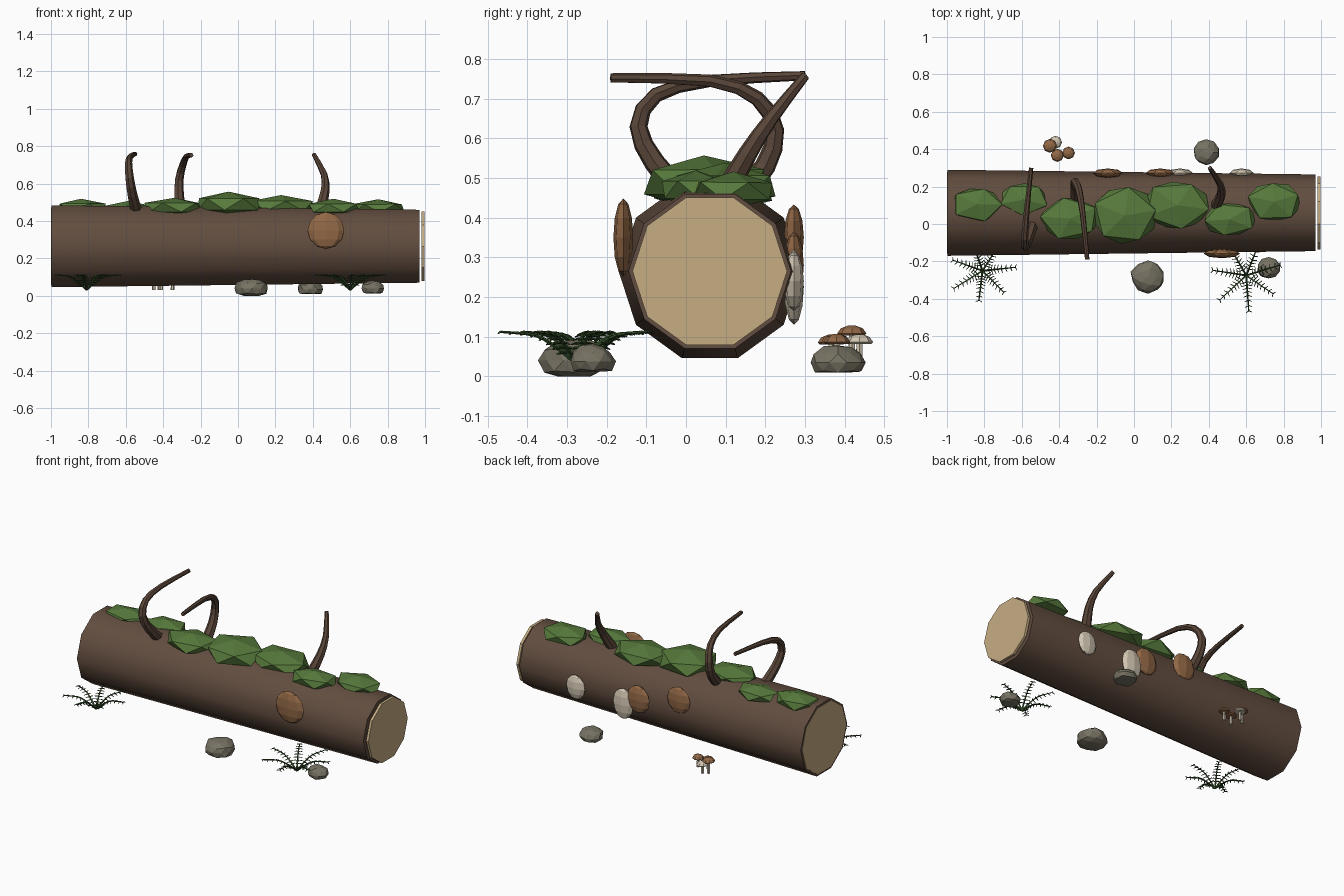
import bpy, bmesh, math, random
from mathutils import Vector, Matrix

if "Cube" in bpy.data.objects:
    bpy.data.objects.remove(bpy.data.objects["Cube"])

random.seed(4)


def mat(name, rgb):
    m = bpy.data.materials.new(name)
    m.diffuse_color = (*rgb, 1)
    m.use_nodes = True
    m.node_tree.nodes["Principled BSDF"].inputs["Base Color"].default_value = m.diffuse_color
    return m


BARK = mat("bark_brown", (0.122, 0.074, 0.050))
BRANCH = mat("branch_brown", (0.100, 0.060, 0.040))
WOOD = mat("cut_wood_tan", (0.57, 0.42, 0.23))
MOSS = mat("moss_green", (0.095, 0.195, 0.045))
FERN = mat("fern_green", (0.035, 0.080, 0.022))
STONE = mat("stone_grey", (0.185, 0.170, 0.125))
FUNGUS = mat("fungus_brown", (0.29, 0.14, 0.062))
CREAM = mat("cream", (0.64, 0.56, 0.44))


def finish(bm, name, material, smooth=None):
    bmesh.ops.recalc_face_normals(bm, faces=bm.faces)
    me = bpy.data.meshes.new(name)
    bm.to_mesh(me)
    bm.free()
    ob = bpy.data.objects.new(name, me)
    bpy.context.collection.objects.link(ob)
    me.materials.append(material)
    if smooth:
        bpy.ops.object.select_all(action='DESELECT')
        ob.select_set(True)
        bpy.context.view_layer.objects.active = ob
        bpy.ops.object.shade_smooth_by_angle(angle=math.radians(smooth))
    return ob


def skin(bm, rings):
    """Join rings of points into a capped tube."""
    rows = [[bm.verts.new(p) for p in r] for r in rings]
    n = len(rows[0])
    for a, b in zip(rows, rows[1:]):
        for i in range(n):
            bm.faces.new((a[i], a[(i + 1) % n], b[(i + 1) % n], b[i]))
    bm.faces.new(rows[0])
    bm.faces.new(rows[-1])


def log_ring(x, r):
    return [(x, 0.06 + r * math.cos(k * math.pi / 5), 0.265 + r * math.sin(k * math.pi / 5))
            for k in range(10)]


def tube(bm, pts, r0, r1, sides):
    pts = [Vector(p) for p in pts]
    n = len(pts)
    up = Vector((1, 0.05, 0.02))
    rings = []
    for i, p in enumerate(pts):
        t = (pts[min(i + 1, n - 1)] - pts[max(i - 1, 0)]).normalized()
        u = (up - t * up.dot(t)).normalized()
        v = t.cross(u)
        up = u
        r = r0 + (r1 - r0) * i / (n - 1)
        rings.append([p + r * (u * math.cos(a) + v * math.sin(a))
                      for a in (2 * math.pi * k / sides for k in range(sides))])
    skin(bm, rings)


def curve_points(ctrl, steps):
    """Smooth path through the control points."""
    c = [Vector(p) for p in ctrl]
    c = [2 * c[0] - c[1]] + c + [2 * c[-1] - c[-2]]
    out = []
    for i in range(1, len(c) - 2):
        a, b, d, e = c[i - 1:i + 3]
        for s in range(steps):
            t = s / steps
            out.append(0.5 * (2 * b + (d - a) * t + (2 * a - 5 * b + 4 * d - e) * t * t
                              + (3 * b - a - 3 * d + e) * t ** 3))
    return out + [c[-2]]


def blob(name, loc, size, material, detail, jitter, floor=None, spin=0.0):
    bm = bmesh.new()
    bmesh.ops.create_icosphere(bm, subdivisions=detail, radius=1)
    bmesh.ops.rotate(bm, verts=bm.verts, matrix=Matrix.Rotation(spin, 3, 'Z'))
    for v in bm.verts:
        v.co *= 1 + random.uniform(-jitter, jitter)
        v.co = Vector(loc) + Vector([a * b for a, b in zip(v.co, size)])
        if floor is not None:
            v.co.z = max(v.co.z, floor)
    return finish(bm, name, material)


# Log, slightly tapered, with a cut wood disc on each end
bm = bmesh.new()
skin(bm, [log_ring(-0.998, 0.23), log_ring(0.97, 0.205)])
finish(bm, "log", BARK, 40)
for name, x0, x1, r in (("cut_end_left", -1.0, -0.99, 0.217), ("cut_end_right", 0.982, 0.998, 0.195)):
    bm = bmesh.new()
    skin(bm, [log_ring(x0, r), log_ring(x1, r)])
    finish(bm, name, WOOD)

# Moss patches: x, y, half x, half y, top
patches = [(-0.84, 0.105, 0.15, 0.10, 0.52), (-0.59, 0.13, 0.145, 0.095, 0.505),
           (-0.34, 0.03, 0.175, 0.125, 0.525), (-0.05, 0.045, 0.19, 0.17, 0.56),
           (0.23, 0.10, 0.195, 0.145, 0.54), (0.51, 0.025, 0.155, 0.10, 0.52),
           (0.75, 0.12, 0.155, 0.115, 0.515)]
for i, (x, y, hx, hy, top) in enumerate(patches):
    h = (top - 0.42) / 2
    blob(f"moss_{i + 1}", (x, y, top - h), (hx, hy, h), MOSS, 1, 0.05, spin=i * 0.9)

# Bent branches
branches = [
    [(-0.545, -0.01, 0.46), (-0.565, -0.08, 0.54), (-0.58, -0.12, 0.63), (-0.585, -0.075, 0.71),
     (-0.575, 0.06, 0.745), (-0.55, 0.30, 0.758)],
    [(-0.31, 0.14, 0.46), (-0.315, 0.20, 0.53), (-0.315, 0.225, 0.62), (-0.295, 0.18, 0.70),
     (-0.275, 0.06, 0.745), (-0.25, -0.19, 0.752)],
    [(0.44, 0.10, 0.46), (0.465, 0.155, 0.56), (0.46, 0.215, 0.65), (0.405, 0.30, 0.757)]]
for i, ctrl in enumerate(branches):
    bm = bmesh.new()
    tube(bm, curve_points(ctrl, 2), 0.031, 0.012, 7)
    finish(bm, f"branch_{i + 1}", BRANCH)

# Bracket fungi on both sides of the log: x, y, z, half width, half height, colour
brackets = [(0.47, -0.158, 0.35, 0.098, 0.098, FUNGUS), (-0.14, 0.272, 0.35, 0.08, 0.083, FUNGUS),
            (0.14, 0.272, 0.28, 0.078, 0.085, FUNGUS), (0.245, 0.272, 0.225, 0.07, 0.095, CREAM),
            (0.575, 0.272, 0.24, 0.065, 0.075, CREAM)]
for i, (x, y, z, w, h, m) in enumerate(brackets):
    bm = bmesh.new()
    bmesh.ops.create_uvsphere(bm, u_segments=8, v_segments=6, radius=1)
    bmesh.ops.scale(bm, verts=bm.verts, vec=(w, 0.025, h))
    bmesh.ops.translate(bm, verts=bm.verts, vec=(x, y, z))
    finish(bm, f"bracket_fungus_{i + 1}", m)

# Mushrooms: x, y, cap top, cap radius, colour
mushrooms = [(-0.45, 0.418, 0.128, 0.037, FUNGUS), (-0.41, 0.367, 0.105, 0.035, FUNGUS),
             (-0.35, 0.380, 0.107, 0.034, FUNGUS), (-0.42, 0.437, 0.106, 0.035, CREAM)]
for i, (x, y, top, r, m) in enumerate(mushrooms):
    bm = bmesh.new()
    tube(bm, [(x, y, 0.03), (x, y, top - 0.012)], 0.010, 0.008, 6)
    finish(bm, f"mushroom_stem_{i + 1}", CREAM)
    bm = bmesh.new()
    skin(bm, [[(x + r * f * math.cos(k * math.pi / 4), y + r * f * math.sin(k * math.pi / 4), top - d)
               for k in range(8)] for f, d in ((0.85, 0.025), (1, 0.02), (0.75, 0.007), (0.25, 0))])
    finish(bm, f"mushroom_cap_{i + 1}", m)

# Stones with flattened undersides
blob("stone_large", (0.075, -0.283, 0.04), (0.092, 0.088, 0.056), STONE, 2, 0.07, 0.0)
blob("stone_small", (0.72, -0.235, 0.038), (0.06, 0.057, 0.044), STONE, 2, 0.07, 0.012)
blob("stone_back", (0.385, 0.383, 0.035), (0.069, 0.069, 0.046), STONE, 2, 0.07, 0.01)


# Ferns: arching fronds with paired leaflets
def fern(name, cx, cy, reach, start):
    bm = bmesh.new()
    for k in range(7):
        a = math.radians(start) + k * 2 * math.pi / 7
        out = Vector((math.cos(a), math.sin(a), 0))
        side = Vector((-out.y, out.x, 0))
        length = reach * random.uniform(0.92, 1.06)
        base = Vector((cx, cy, 0))
        path = curve_points([base + out * length * f + Vector((0, 0, z)) for f, z in
                             ((0, 0.032), (0.25, 0.07), (0.55, 0.103), (1, 0.112))], 3)
        tube(bm, path, 0.006, 0.003, 4)
        for j in range(8):
            f = 2.2 + j * (len(path) - 3.2) / 7
            i = min(int(f), len(path) - 2)
            p = path[i].lerp(path[i + 1], f - i)
            w = 0.030 - 0.002 * j
            for s in (-1, 1):
                mid = p + side * s * w * 0.5 + out * 0.004
                tip = p + side * s * w + out * 0.008 - Vector((0, 0, 0.004))
                tube(bm, [p, mid, tip], 0.0038, 0.002, 3)
    finish(bm, name, FERN)


fern("fern_left", -0.81, -0.25, 0.17, 6)
fern("fern_right", 0.60, -0.275, 0.185, 17)
